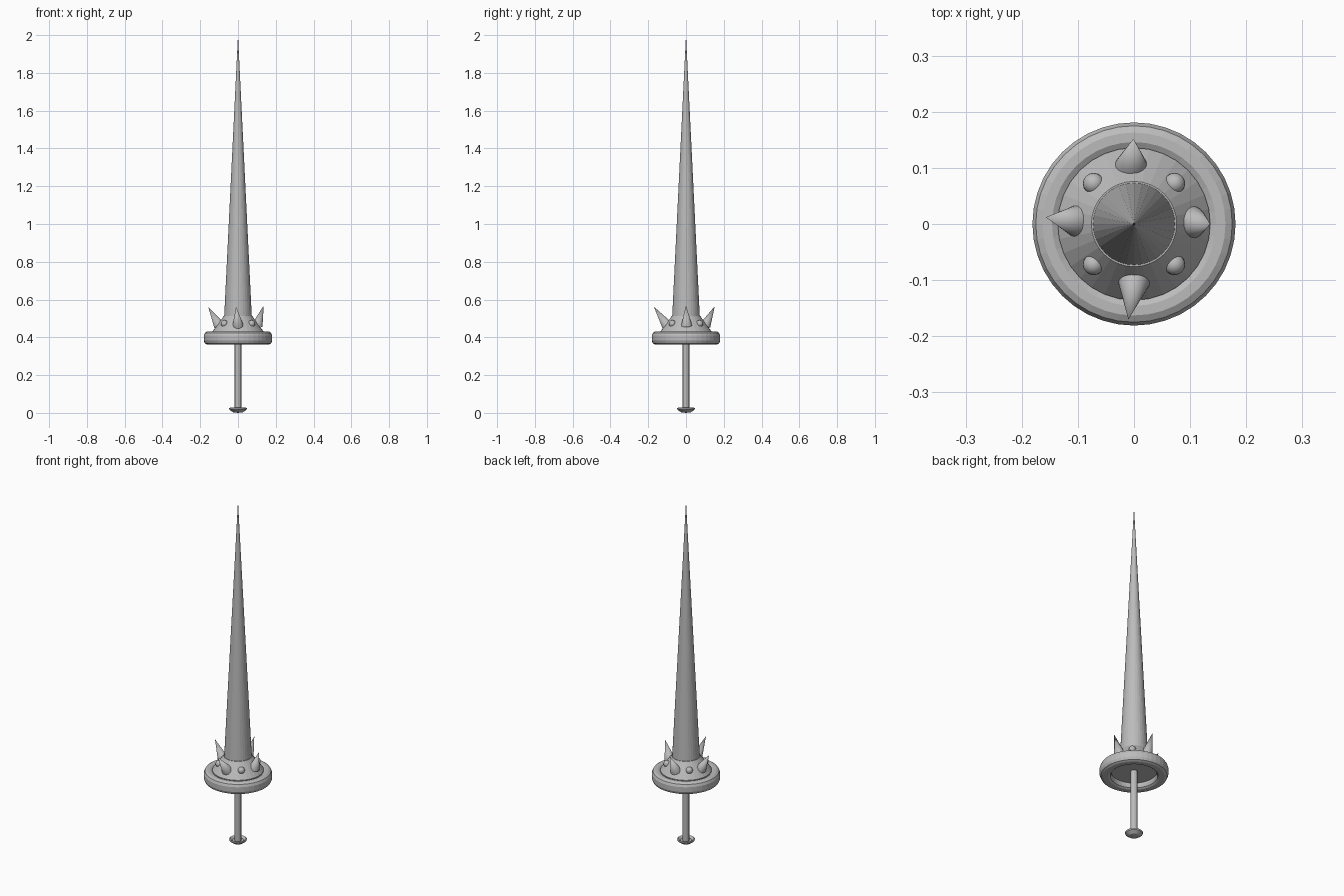
import bpy
import bmesh
from math import cos, sin, pi, radians
from mathutils import Vector

cube = bpy.data.objects.get("Cube")
if cube:
    bpy.data.objects.remove(cube)

steel = bpy.data.materials.new("grey_steel")
steel.use_nodes = True
GREY = (0.5, 0.5, 0.5, 1)
steel.diffuse_color = GREY
steel.node_tree.nodes["Principled BSDF"].inputs["Base Color"].default_value = GREY


def finish(name, bm, smooth=False):
    bmesh.ops.recalc_face_normals(bm, faces=bm.faces)
    for face in bm.faces:
        face.smooth = smooth
    mesh = bpy.data.meshes.new(name)
    bm.to_mesh(mesh)
    bm.free()
    mesh.materials.append(steel)
    obj = bpy.data.objects.new(name, mesh)
    bpy.context.collection.objects.link(obj)
    return obj


def lathe(name, profile, sides=32, closed=False):
    """Spin (radius, height) points around the z axis."""
    bm = bmesh.new()
    verts = [bm.verts.new((r, 0, z)) for r, z in profile]
    pairs = list(zip(verts, verts[1:]))
    if closed:
        pairs.append((verts[-1], verts[0]))
    edges = [bm.edges.new(p) for p in pairs]
    bmesh.ops.spin(bm, geom=verts + edges, cent=(0, 0, 0), axis=(0, 0, 1),
                   angle=2 * pi, steps=sides, use_merge=True)
    bmesh.ops.remove_doubles(bm, verts=bm.verts, dist=1e-5)
    return finish(name, bm)


def spike(name, base, tip):
    base, tip = Vector(base), Vector(tip)
    axis = tip - base
    bm = bmesh.new()
    bmesh.ops.create_cone(bm, cap_ends=True, segments=24, radius1=0.029,
                          radius2=0, depth=axis.length)
    bmesh.ops.translate(bm, verts=bm.verts, vec=(0, 0, axis.length / 2))
    obj = finish(name, bm, smooth=True)
    for face in obj.data.polygons:
        face.use_smooth = len(face.vertices) < 5
    obj.rotation_euler = axis.to_track_quat("Z", "Y").to_euler()
    obj.location = base


# Long tapering blade and the conical collar at its foot
lathe("blade", [(0, 0.49), (0.074, 0.49), (0, 2.0)])
lathe("collar", [(0, 0.395), (0.136, 0.395), (0.136, 0.43), (0.076, 0.512), (0, 0.512)])

# Rounded guard ring, open underneath
lathe("guard_ring", [(0.135, 0.362), (0.163, 0.362), (0.175, 0.368), (0.181, 0.382),
                     (0.181, 0.41), (0.175, 0.424), (0.163, 0.431), (0.146, 0.431),
                     (0.134, 0.424), (0.122, 0.41), (0.12, 0.382), (0.125, 0.368)],
      sides=40, closed=True)

# Grip and dished pommel
lathe("grip", [(0, 0.012), (0.018, 0.012), (0.018, 0.41), (0, 0.41)], sides=20)
lathe("pommel", [(0, 0), (0.026, 0.003), (0.046, 0.017), (0.047, 0.025),
                 (0.042, 0.028), (0.03, 0.018), (0, 0.016)])

# Four slightly uneven spikes leaning out of the collar
spike("left_spike", (0.102, 0.003, 0.463), (0.136, 0, 0.568))
spike("right_spike", (-0.1, 0.005, 0.463), (-0.157, 0.012, 0.56))
spike("front_spike", (0, -0.1, 0.463), (-0.01, -0.17, 0.562))
spike("back_spike", (-0.005, 0.102, 0.463), (-0.001, 0.152, 0.564))

# Round studs between the spikes
for i, name in enumerate(["back_left", "back_right", "front_right", "front_left"]):
    angle = radians(45 + 90 * i)
    bm = bmesh.new()
    bmesh.ops.create_uvsphere(bm, u_segments=16, v_segments=10, radius=0.019)
    stud = finish(name + "_stud", bm, smooth=True)
    stud.location = (0.102 * cos(angle), 0.102 * sin(angle), 0.472)
